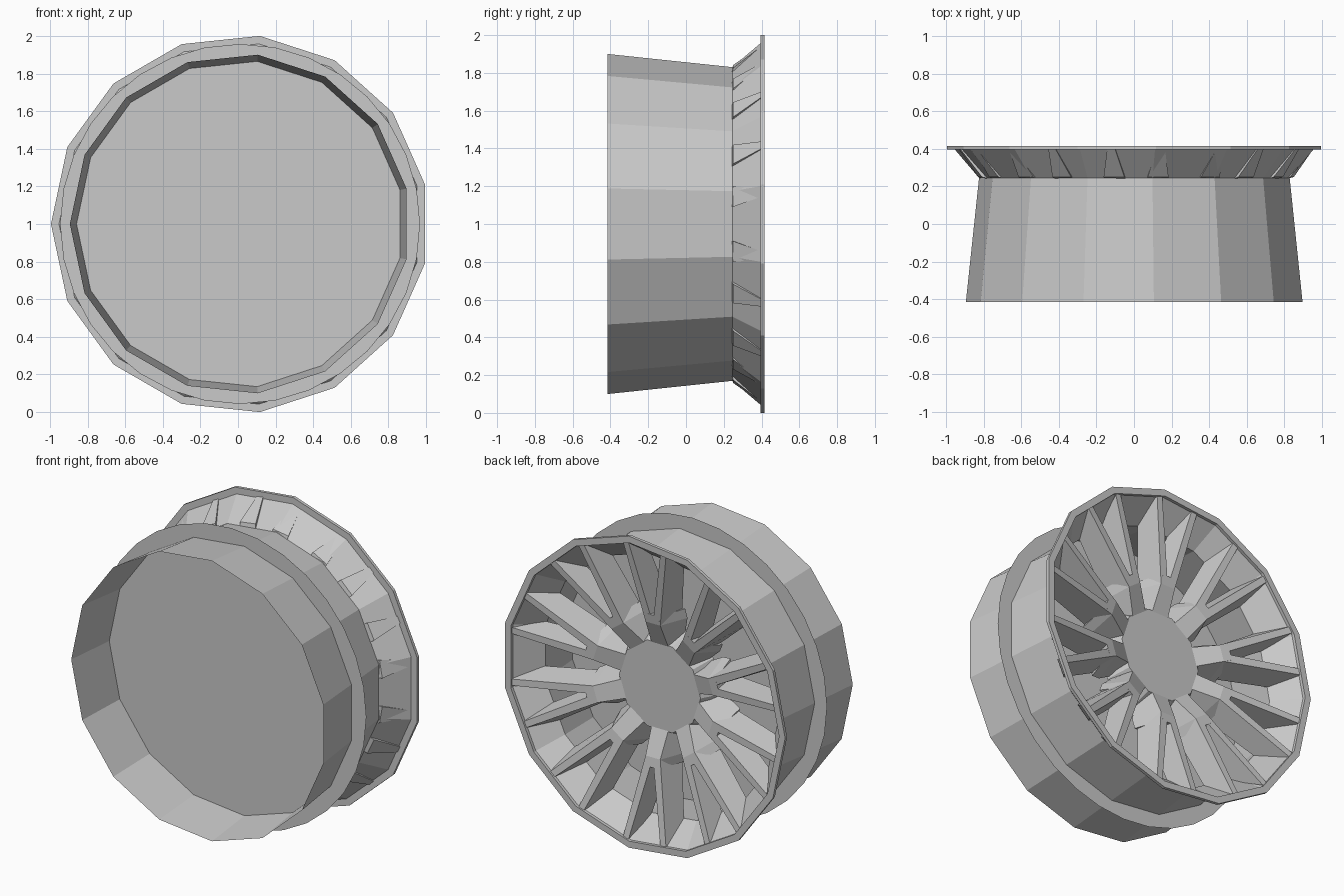
import bpy, bmesh, math
from mathutils import Vector

if "Cube" in bpy.data.objects:
    bpy.data.objects.remove(bpy.data.objects["Cube"])

CX, CZ = 0.011, 1.0      # wheel axis
SIDES, ARMS = 15, 10

grey = bpy.data.materials.new("wheel grey")
grey.use_nodes = True
colour = (0.585, 0.585, 0.585, 1)
grey.diffuse_color = colour
grey.node_tree.nodes["Principled BSDF"].inputs["Base Color"].default_value = colour


def polar(r, angle, y, side=0.0):
    """Point at a radius and angle about the axle, shifted sideways."""
    c, s = math.cos(angle), math.sin(angle)
    return Vector((CX + r * c - side * s, y, CZ + r * s + side * c))


def finish(bm, name):
    bmesh.ops.recalc_face_normals(bm, faces=bm.faces)
    mesh = bpy.data.meshes.new(name)
    bm.to_mesh(mesh)
    bm.free()
    mesh.materials.append(grey)
    obj = bpy.data.objects.new(name, mesh)
    bpy.context.collection.objects.link(obj)
    return obj


def lathe(name, profile, closed=False):
    """Revolve (radius, y) points into a faceted ring."""
    bm = bmesh.new()
    rings = [[bm.verts.new(polar(r, math.pi + math.tau * i / SIDES, y))
              for i in range(SIDES)] for r, y in profile]
    pairs = list(zip(rings, rings[1:]))
    if closed:
        pairs.append((rings[-1], rings[0]))
    for a, b in pairs:
        for i in range(SIDES):
            j = (i + 1) % SIDES
            bm.faces.new((a[i], a[j], b[j], b[i]))
    return finish(bm, name)


def loft(bm, sections):
    """Skin four-cornered sections into a capped beam."""
    loops = [[bm.verts.new(p) for p in s] for s in sections]
    for a, b in zip(loops, loops[1:]):
        for i in range(4):
            j = (i + 1) % 4
            bm.faces.new((a[i], a[j], b[j], b[i]))
    bm.faces.new(loops[0])
    bm.faces.new(loops[-1])


def section(angle, r_top, y_top, half_top, r_base, y_base, half_base, shift=0.0):
    """Trapezoid section, narrow outside and wide inside."""
    return [polar(r_top, angle, y_top, shift - half_top),
            polar(r_top, angle, y_top, shift + half_top),
            polar(r_base, angle, y_base, shift + half_base),
            polar(r_base, angle, y_base, shift - half_base)]


# Barrel with flared lip, and the flat flange around its edge
lathe("barrel", [(0.905, -0.415), (0.835, 0.245), (0.963, 0.395)])
lathe("flange", [(0.963, 0.395), (1.0055, 0.395), (1.0055, 0.415), (0.963, 0.415)], True)

# Thin round plate crossing the barrel
bm = bmesh.new()
bm.faces.new([bm.verts.new(polar(0.957, math.tau * i / 32, -0.08)) for i in range(32)])
finish(bm, "inner_plate")

# Recessed hub with one edge facing each arm
bm = bmesh.new()
outer, inner = [[bm.verts.new(polar(r, math.tau * i / ARMS, y))
                 for i in range(ARMS)] for r, y in ((0.29, 0.25), (0.36, 0.12))]
bm.faces.new(outer)
bm.faces.new(inner)
for i in range(ARMS):
    j = (i + 1) % ARMS
    bm.faces.new((outer[i], outer[j], inner[j], inner[i]))
finish(bm, "hub")

# Arms: a short stem that splits into two tapering branches
for k in range(ARMS):
    a = math.pi / 2 + math.tau * k / ARMS
    bm = bmesh.new()
    loft(bm, [section(a, 0.26, 0.245, 0.06, 0.26, 0.13, 0.085),
              section(a, 0.43, 0.32, 0.052, 0.43, 0.14, 0.12),
              section(a, 0.49, 0.33, 0.045, 0.49, 0.15, 0.11)])
    for side in (-1, 1):
        tip = a + side * math.radians(8)
        loft(bm, [section(a, 0.43, 0.32, 0.026, 0.43, 0.14, 0.055, side * 0.026),
                  section(tip, 0.958, 0.405, 0.02, 0.842, 0.25, 0.056)])
    finish(bm, f"spoke_{k + 1}")
